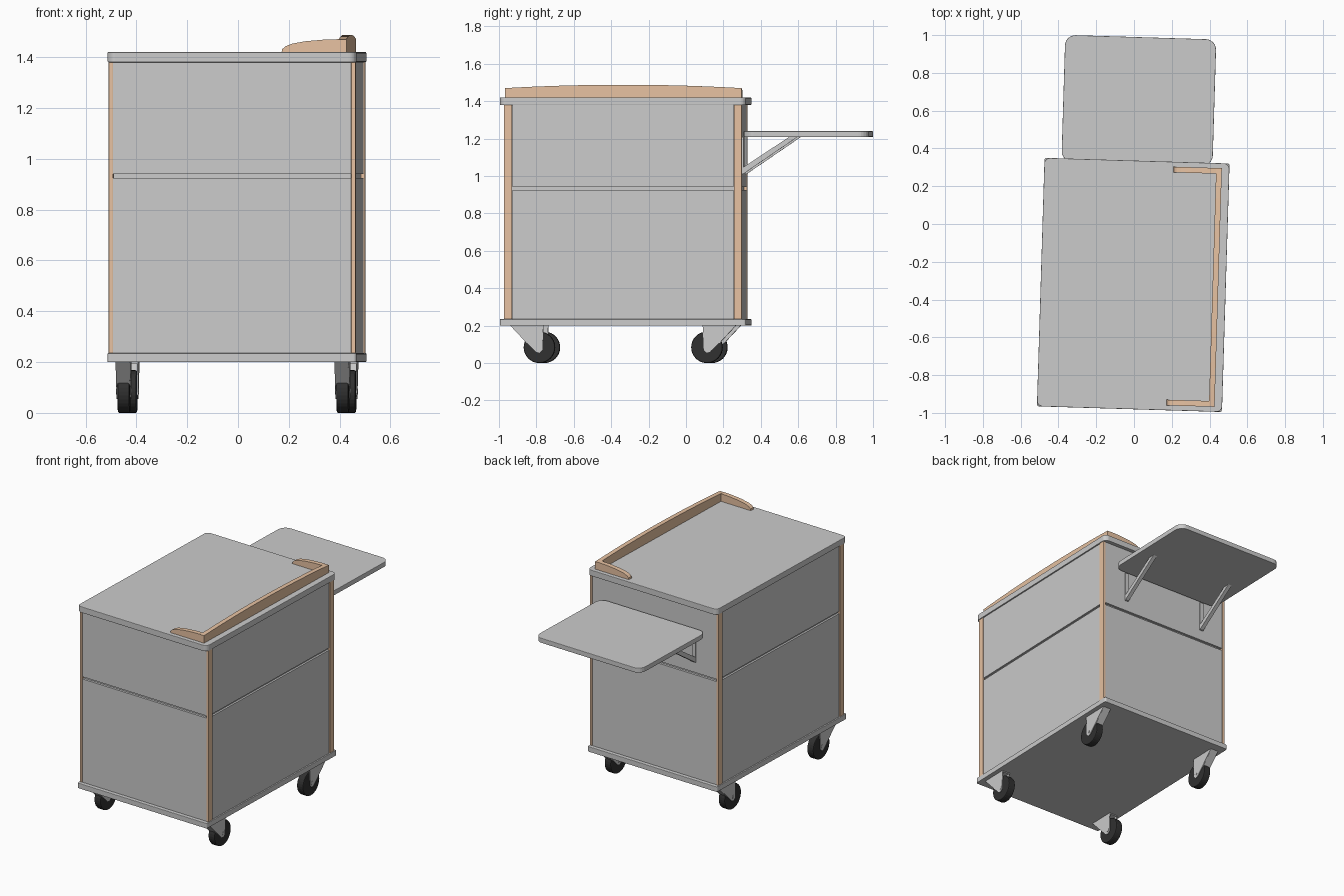
import bpy, bmesh, math
from mathutils import Matrix, Vector

if "Cube" in bpy.data.objects:
    bpy.data.objects.remove(bpy.data.objects["Cube"])

# The whole cart is turned slightly about z
PLACE = Matrix.Translation((-0.004, -0.3225, 0)) @ Matrix.Rotation(math.radians(-1.75), 4, 'Z')


def material(name, rgb):
    m = bpy.data.materials.new(name)
    m.diffuse_color = (*rgb, 1)
    m.use_nodes = True
    m.node_tree.nodes["Principled BSDF"].inputs["Base Color"].default_value = m.diffuse_color
    return m


WOOD = material("wood", (0.8, 0.54, 0.36))
RUBBER = material("rubber", (0.03, 0.03, 0.03))


def finish(name, bm, mat=None, bevel=0):
    bmesh.ops.recalc_face_normals(bm, faces=bm.faces)
    mesh = bpy.data.meshes.new(name)
    bm.to_mesh(mesh)
    bm.free()
    ob = bpy.data.objects.new(name, mesh)
    bpy.context.collection.objects.link(ob)
    ob.matrix_world = PLACE
    if mat:
        mesh.materials.append(mat)
    if bevel:
        mod = ob.modifiers.new("bevel", 'BEVEL')
        mod.width, mod.segments = bevel, 2
    return ob


def prism(name, outline, axis, a, b, mat=None, bevel=0):
    """Extrude a 2D outline along an axis from a to b."""
    place = {'X': lambda u, v, w: (w, u, v),
             'Y': lambda u, v, w: (u, w, v),
             'Z': lambda u, v, w: (u, v, w)}[axis]
    bm = bmesh.new()
    face = bm.faces.new([bm.verts.new(place(u, v, a)) for u, v in outline])
    ext = bmesh.ops.extrude_face_region(bm, geom=[face])
    move = Vector(place(0, 0, b - a))
    bmesh.ops.translate(bm, vec=move, verts=[g for g in ext['geom'] if isinstance(g, bmesh.types.BMVert)])
    return finish(name, bm, mat, bevel)


def box(name, x0, x1, y0, y1, z0, z1, mat=None, bevel=0):
    return prism(name, [(x0, y0), (x1, y0), (x1, y1), (x0, y1)], 'Z', z0, z1, mat, bevel)


def rounded(x0, x1, y0, y1, r, n=6):
    pts = []
    for cx, cy, start in ((x1 - r, y1 - r, 0), (x0 + r, y1 - r, 90),
                          (x0 + r, y0 + r, 180), (x1 - r, y0 + r, 270)):
        for i in range(n + 1):
            t = math.radians(start + 90 * i / n)
            pts.append((cx + r * math.cos(t), cy + r * math.sin(t)))
    return pts


# Top, base and rear shelf boards
prism("top_board", rounded(-0.49, 0.49, -0.658, 0.658, 0.03), 'Z', 1.38, 1.42, bevel=0.003)
prism("base_board", rounded(-0.49, 0.49, -0.658, 0.658, 0.012), 'Z', 0.2, 0.235, bevel=0.003)
prism("rear_shelf", rounded(-0.4, 0.4, 0.642, 1.312, 0.055), 'Z', 1.208, 1.24, bevel=0.003)

# Body core and the two tiers of panels
box("body_core", -0.468, 0.468, -0.618, 0.618, 0.235, 1.38)
for tier, z0, z1 in (("lower", 0.235, 0.925), ("upper", 0.94, 1.38)):
    for side, s in (("front", -1), ("back", 1)):
        ya, yb = sorted((s * 0.61, s * 0.633))
        box(f"{tier}_{side}_panel", -0.468, 0.468, ya, yb, z0, z1)
    for side, s in (("left", -1), ("right", 1)):
        xa, xb = sorted((s * 0.46, s * 0.481))
        box(f"{tier}_{side}_panel", xa, xb, -0.592, 0.592, z0, z1)

# Wooden corner posts
for sx in (-1, 1):
    for sy in (-1, 1):
        xa, xb = sorted((sx * 0.469, sx * 0.486))
        ya, yb = sorted((sy * 0.594, sy * 0.636))
        box("corner_post", xa, xb, ya, yb, 0.235, 1.38, WOOD, 0.002)

# Wooden rail: arched side board and two tapering arms
arch = [(-0.632 + 1.264 * i / 16, 1.488 - 0.018 * (i / 8 - 1) ** 2) for i in range(17)]
prism("side_rail", [(0.632, 1.42), (-0.632, 1.42)] + arch, 'X', 0.42, 0.45, WOOD)
arm = [(0.42, 1.42), (0.195, 1.42), (0.197, 1.431), (0.21, 1.443), (0.235, 1.453),
       (0.29, 1.463), (0.36, 1.469), (0.42, 1.471)]
for s in (-1, 1):
    ya, yb = sorted((s * 0.602, s * 0.632))
    prism("rail_arm", arm, 'Y', ya, yb, WOOD)

# Shelf brackets: wall strip, diagonal strut, strip under the shelf
for s in (-1, 1):
    xa, xb = s * 0.3 - 0.013, s * 0.3 + 0.013
    box("bracket_wall_strip", xa, xb, 0.632, 0.64, 1.01, 1.208)
    prism("bracket_strut", [(0.633, 1.012), (0.64, 1.012), (0.93, 1.21), (0.885, 1.21), (0.633, 1.043)],
          'X', xa, xb)

# Casters: twin-cheek fork with sloped cover, wheel and axle
cheek = [(0.155, 0.2), (-0.022, 0.2), (-0.016, 0.07), (0.0, 0.055), (0.018, 0.06)]
cover = [(0.155, 0.2), (0.14, 0.2), (0.06, 0.113), (0.068, 0.107)]
for sx in (-1, 1):
    for sy in (-1, 1):
        cx, cy = sx * 0.431, sy * 0.448

        def at(pts):
            return [(cy + sy * u, v) for u, v in pts]

        for k in (-1, 1):
            xa, xb = sorted((cx + k * 0.025, cx + k * 0.029))
            prism("caster_cheek", at(cheek), 'X', xa, xb)
        prism("caster_cover", at(cover), 'X', cx - 0.025, cx + 0.025)
        box("caster_plate", cx - 0.029, cx + 0.029, *sorted((cy - sy * 0.02, cy + sy * 0.145)), 0.194, 0.2)
        for nm, r, w, mat in (("caster_wheel", 0.084, 0.024, RUBBER), ("caster_axle", 0.012, 0.031, None)):
            ring = [(cy + r * math.cos(i * math.tau / 32), 0.084 + r * math.sin(i * math.tau / 32))
                    for i in range(32)]
            prism(nm, ring, 'X', cx - w, cx + w, mat, 0.006 if mat else 0)
